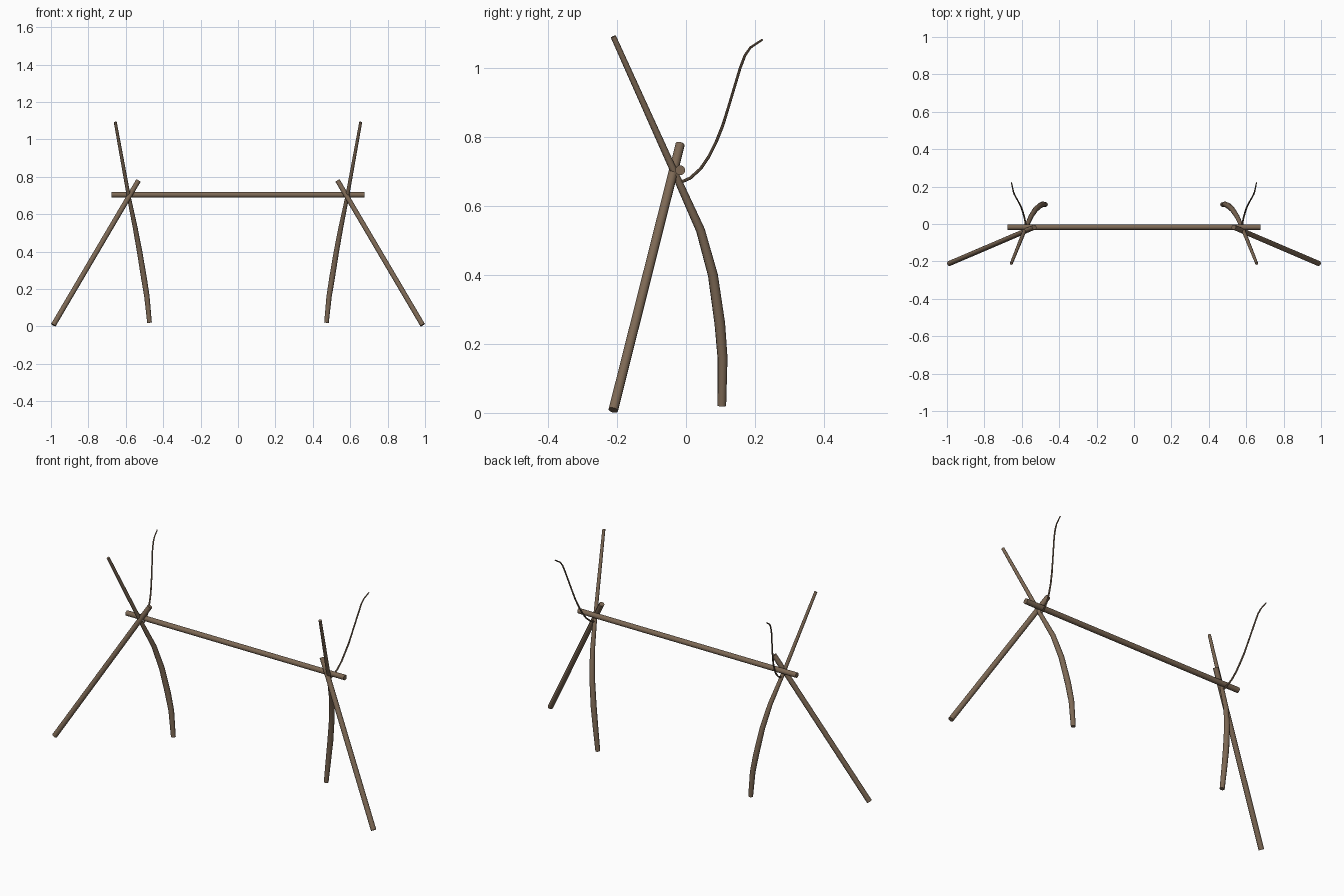
import bpy, bmesh, math
from mathutils import Vector

if "Cube" in bpy.data.objects:
    bpy.data.objects.remove(bpy.data.objects["Cube"])

wood = bpy.data.materials.new("brown wood")
wood.diffuse_color = (0.205, 0.14, 0.09, 1)
wood.use_nodes = True
wood.node_tree.nodes["Principled BSDF"].inputs["Base Color"].default_value = wood.diffuse_color


def stick(name, path, sides=10):
    """Round stick lofted along (x, y, z, radius) points, capped at both ends."""
    pts = [Vector(p[:3]) for p in path]
    bm = bmesh.new()
    rings, u = [], None
    for i, p in enumerate(pts):
        d = (pts[min(i + 1, len(pts) - 1)] - pts[max(i - 1, 0)]).normalized()
        u = d.orthogonal() if u is None else u - d * u.dot(d)
        u.normalize()
        v, r = d.cross(u), path[i][3]
        rings.append([bm.verts.new(p + r * (math.cos(a) * u + math.sin(a) * v))
                      for a in (2 * math.pi * k / sides for k in range(sides))])
    for a, b in zip(rings, rings[1:]):
        for k in range(sides):
            n = (k + 1) % sides
            bm.faces.new((a[k], a[n], b[n], b[k]))
    bm.faces.new(rings[0][::-1])
    bm.faces.new(rings[-1])
    bmesh.ops.recalc_face_normals(bm, faces=bm.faces)
    mesh = bpy.data.meshes.new(name)
    bm.to_mesh(mesh)
    bm.free()
    mesh.materials.append(wood)
    ob = bpy.data.objects.new(name, mesh)
    bpy.context.collection.objects.link(ob)
    bpy.ops.object.select_all(action='DESELECT')
    ob.select_set(True)
    bpy.context.view_layer.objects.active = ob
    bpy.ops.object.shade_smooth_by_angle(angle=math.radians(40))
    return ob


# paths for the right-hand side: x, y, z, radius
FRONT_LEG = [(0.987, -0.211, 0.008, 0.014), (0.533, -0.017, 0.779, 0.0135)]
BACK_LEG = [(0.656, -0.211, 1.092, 0.008), (0.583, -0.030, 0.69, 0.0105),
            (0.550, 0.042, 0.53, 0.013), (0.526, 0.078, 0.40, 0.0145),
            (0.503, 0.098, 0.26, 0.0155), (0.487, 0.106, 0.16, 0.0145),
            (0.473, 0.104, 0.02, 0.0125)]
TWIG = [(0.578, -0.020, 0.667, 0.0045), (0.581, 0.012, 0.681, 0.0045),
        (0.588, 0.042, 0.708, 0.0045), (0.595, 0.066, 0.743, 0.0045),
        (0.602, 0.087, 0.785, 0.0045), (0.611, 0.106, 0.832, 0.0045),
        (0.619, 0.121, 0.880, 0.004), (0.629, 0.139, 0.940, 0.004),
        (0.639, 0.157, 1.000, 0.004), (0.644, 0.171, 1.037, 0.004),
        (0.648, 0.187, 1.060, 0.0035), (0.655, 0.222, 1.083, 0.003)]

# horizontal pole resting in the crossed legs
stick("crossbar", [(-0.675, -0.017, 0.704, 0.0145), (0.675, -0.017, 0.704, 0.0145)], 12)

# both end supports
for side, s in (("left", -1), ("right", 1)):
    for part, path, n in (("front_leg", FRONT_LEG, 12), ("bent_back_leg", BACK_LEG, 10),
                          ("twig", TWIG, 8)):
        stick(f"{side}_{part}", [(s * x, y, z, r) for x, y, z, r in path], n)
